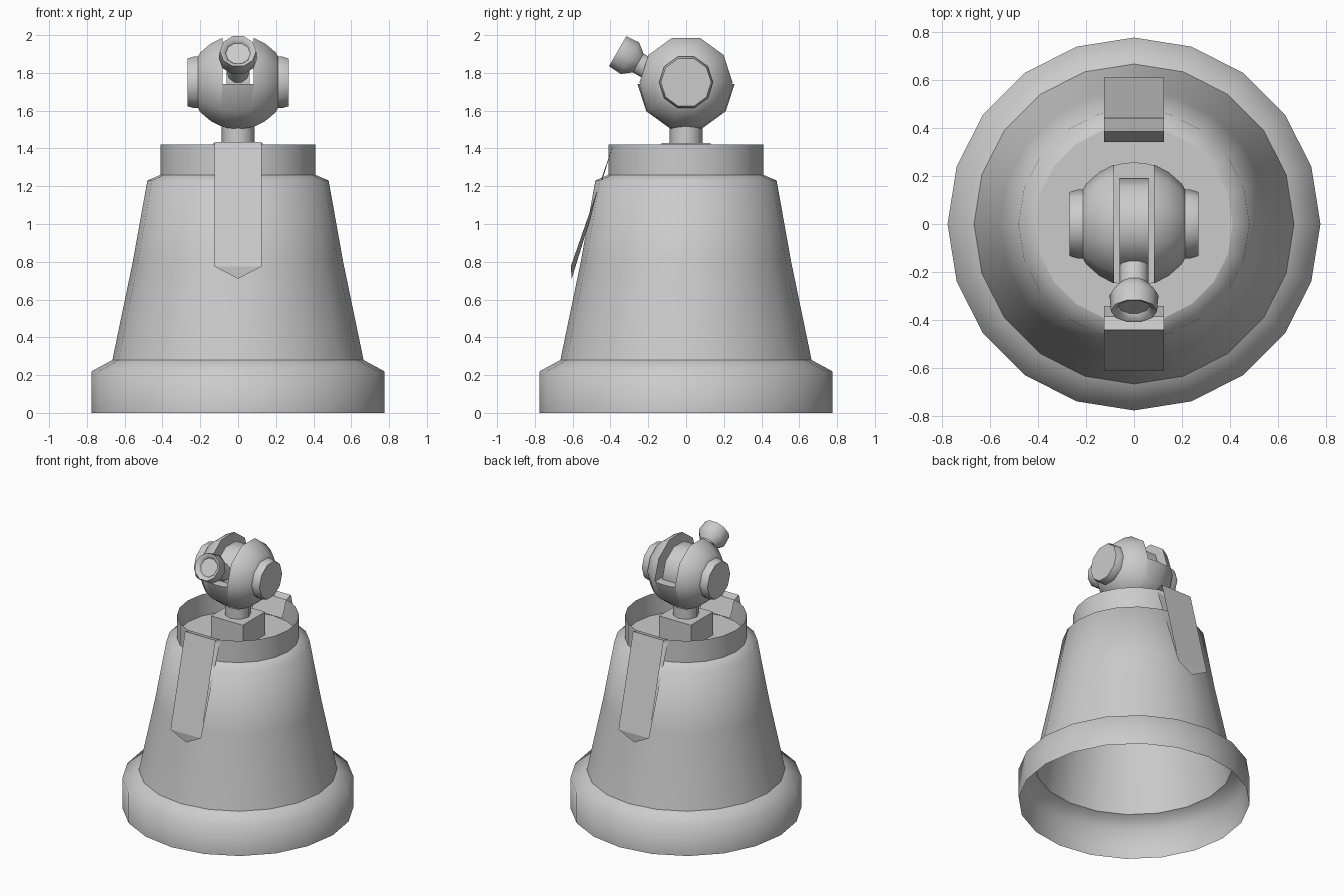
import bpy, bmesh, math
from mathutils import Vector

if "Cube" in bpy.data.objects:
    bpy.data.objects.remove(bpy.data.objects["Cube"])


def finish(bm, name):
    bmesh.ops.recalc_face_normals(bm, faces=bm.faces)
    me = bpy.data.meshes.new(name)
    bm.to_mesh(me)
    bm.free()
    ob = bpy.data.objects.new(name, me)
    bpy.context.collection.objects.link(ob)
    return ob


def lathe(name, profile, sides, origin=(0, 0, 0), axis=(0, 0, 1), start=(1, 0, 0), sharp=()):
    """Revolve (radius, height) points around an axis; listed rings get hard edges."""
    o, w, u = Vector(origin), Vector(axis).normalized(), Vector(start)
    v = w.cross(u)
    bm = bmesh.new()
    rings = []
    for r, h in profile:
        if r == 0:
            rings.append([bm.verts.new(o + w * h)] * sides)
        else:
            angles = [2 * math.pi * i / sides for i in range(sides)]
            rings.append([bm.verts.new(o + w * h + (u * math.cos(a) + v * math.sin(a)) * r)
                          for a in angles])
    for a, b in zip(rings, rings[1:]):
        for i in range(sides):
            j = (i + 1) % sides
            bm.faces.new(dict.fromkeys((a[i], a[j], b[j], b[i]))).smooth = True
    for k in sharp:
        for i in range(sides):
            e = bm.edges.get((rings[k][i], rings[k][(i + 1) % sides]))
            if e:
                e.smooth = False
    return finish(bm, name)


def box(name, lo, hi):
    bm = bmesh.new()
    bmesh.ops.create_cube(bm, size=1)
    for p in bm.verts:
        p.co = [l + (c + 0.5) * (h - l) for c, l, h in zip(p.co, lo, hi)]
    return finish(bm, name)


# Hollow bell-shaped body, open below, with a flat deck on top
lathe("body", [(0.775, 0), (0.775, 0.22), (0.665, 0.28), (0.557, 0.80), (0.48, 1.23),
               (0.41, 1.26), (0, 1.26)], 20, sharp=(2, 5))
lathe("top_rim", [(0.41, 1.26), (0.41, 1.42)], 20)

# Neck block and stem
box("neck_block", (-0.13, -0.13, 1.26), (0.13, 0.13, 1.43))
lathe("neck_stem", [(0.088, 1.40), (0.088, 1.54)], 8)

# Straps hooked over the rim, front and back
for name, s in (("front_strap", -1), ("back_strap", 1)):
    bm = bmesh.new()
    path = [(0.34, 1.30), (0.385, 1.42), (0.44, 1.435), (0.61, 0.775)]
    rows = [[bm.verts.new((x, s * y, z)) for x in (-0.125, 0.125)] for y, z in path]
    for a, b in zip(rows, rows[1:]):
        bm.faces.new((a[0], a[1], b[1], b[0]))
    tip = bm.verts.new((0, s * 0.605, 0.71))
    bm.faces.new((rows[-1][0], rows[-1][1], tip))
    # inner side of the hanging part
    top = rows[1]
    bm.faces.new((top[0], top[1], rows[-1][1], tip, rows[-1][0]))
    finish(bm, name)

# Round head with side caps, slotted over the top
half = [(0.253, 0.06), (0.244, 0.09), (0.215, 0.145), (0.166, 0.20), (0.143, 0.212),
        (0.143, 0.235), (0.133, 0.268), (0, 0.268)]
profile = [(r, -h) for r, h in reversed(half)] + [(0.26, 0)] + half
head = lathe("head", profile, 10, (0, 0, 1.75), (1, 0, 0), (0, 1, 0))
cutter = box("slot_cutter", (-0.083, -0.5, 1.74), (0.083, 0.5, 2.3))
cutter.hide_render = True
mod = head.modifiers.new("slot", 'BOOLEAN')
mod.operation = 'DIFFERENCE'
mod.solver = 'EXACT'
mod.object = cutter
bpy.context.view_layer.objects.active = head
head.select_set(True)
bpy.ops.object.modifier_apply(modifier=mod.name)
bpy.data.objects.remove(cutter)
bpy.ops.object.shade_smooth_by_angle(angle=math.radians(50))

# Pivot drum inside the slot
lathe("pivot_drum", [(0, -0.06), (0.19, -0.06), (0.19, 0.06), (0, 0.06)], 10,
      (0, 0, 1.75), (1, 0, 0), (0, 1, 0), sharp=(1, 2))

# Nozzle pointing forward and up
lathe("nozzle", [(0.06, 0.05), (0.06, 0.235), (0.102, 0.285), (0.096, 0.36), (0.075, 0.352),
                 (0.065, 0.335), (0, 0.335)], 10,
      (0, -0.05, 1.735), (0, -0.866, 0.5), (1, 0, 0), sharp=(1, 3, 5))
